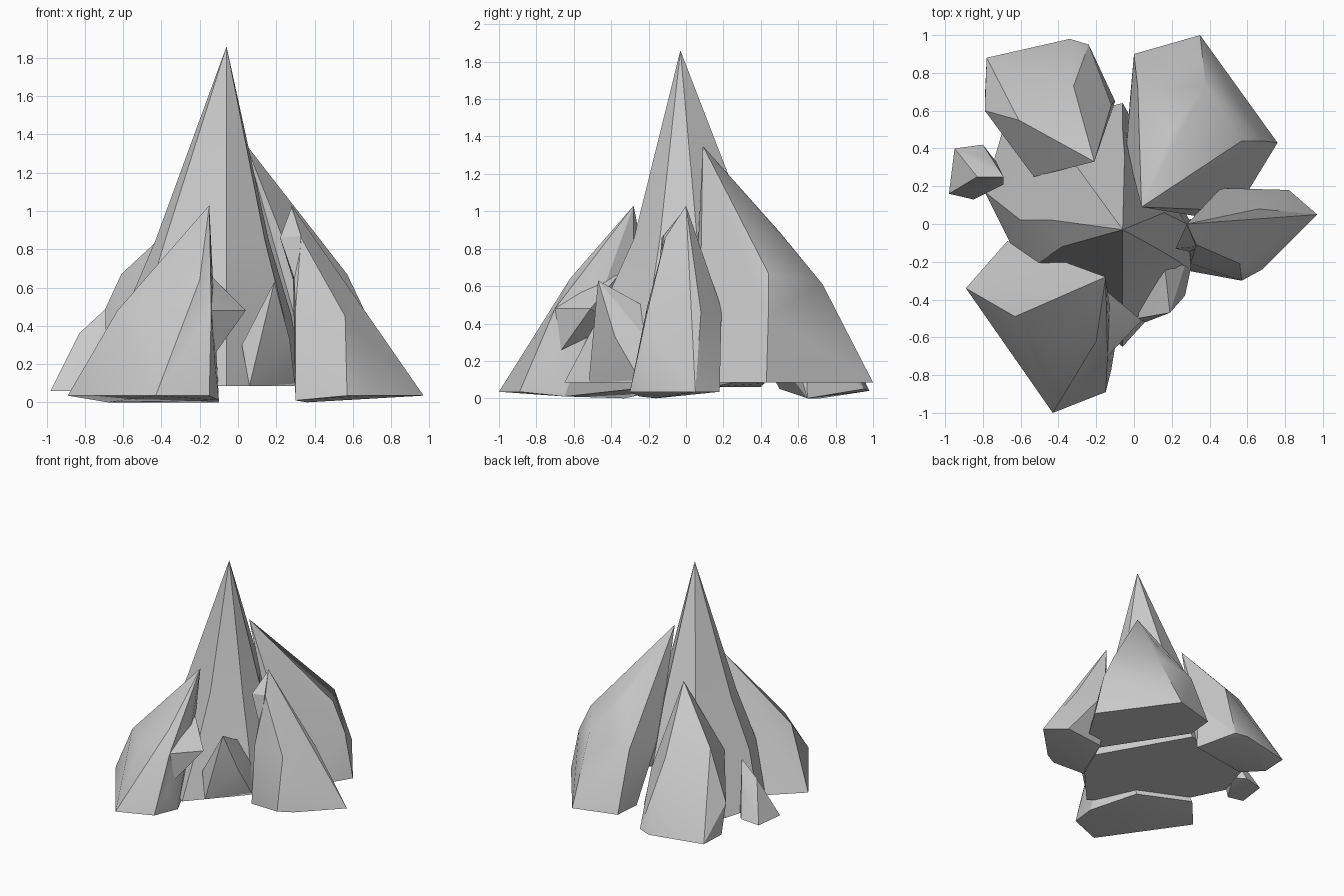
import bpy, bmesh, math


def finish(name, bm):
    bmesh.ops.recalc_face_normals(bm, faces=bm.faces[:])
    mesh = bpy.data.meshes.new(name)
    bm.to_mesh(mesh)
    bm.free()
    obj = bpy.data.objects.new(name, mesh)
    bpy.context.collection.objects.link(obj)
    bpy.ops.object.select_all(action='DESELECT')
    obj.select_set(True)
    bpy.context.view_layer.objects.active = obj
    bpy.ops.object.shade_smooth_by_angle(angle=math.radians(25))
    return obj


def chunk(name, *groups):
    """Faceted rock made of one or more convex hulls."""
    bm = bmesh.new()
    for pts in groups:
        part = bmesh.new()
        for p in pts:
            part.verts.new(p)
        bmesh.ops.convex_hull(part, input=part.verts[:])
        loose = [v for v in part.verts if not v.link_faces]
        bmesh.ops.delete(part, geom=loose, context='VERTS')
        bmesh.ops.dissolve_limit(part, angle_limit=math.radians(4),
                                 verts=part.verts[:], edges=part.edges[:])
        tmp = bpy.data.meshes.new("tmp")
        part.to_mesh(tmp)
        part.free()
        bm.from_mesh(tmp)
        bpy.data.meshes.remove(tmp)
    return finish(name, bm)


def spire(name, rings, apex):
    """Flared rock: rings (z, outline) lofted up to a point."""
    bm = bmesh.new()
    loops = [[bm.verts.new((x, y, z)) for x, y in outline] for z, outline in rings]
    tip = bm.verts.new(apex)
    n = len(loops[0])
    bm.faces.new(loops[0])
    for a, b in zip(loops, loops[1:]):
        for i in range(n):
            j = (i + 1) % n
            bm.faces.new((a[i], a[j], b[j], b[i]))
    for i in range(n):
        bm.faces.new((loops[-1][i], loops[-1][(i + 1) % n], tip))
    return finish(name, bm)


# Tall central spire, flaring toward the base
spire("central_spire", [
    (0.085, [(-.06, -.65), (.30, -.25), (.34, -.06), (-.06, .64),
             (-.70, .48), (-.79, .17), (-.58, -.25)]),
    (0.45, [(-.06, -.46), (.24, -.20), (.28, .0), (-.06, .50),
            (-.52, .40), (-.60, .02), (-.50, -.20)]),
    (0.85, [(-.06, -.28), (.14, -.14), (.16, .06), (-.05, .36),
            (-.30, .30), (-.43, .02), (-.38, -.12)]),
], (-.06, -.03, 1.86))

# Large rock leaning in from the back right
chunk("back_right_rock", [
    (.04, .09, 1.35), (.20, .50, .89), (.38, .73, .61), (.57, .44, .67),
    (.68, .44, .44), (.02, .72, .55), (-.04, .40, .60),
    (0, .90, .085), (.35, 1.0, .085), (.76, .43, .085), (.54, .07, .085),
    (.40, .03, .085), (-.02, .68, .085)])

# Rock at the back left
chunk("back_left_rock", [
    (-.21, .33, 1.04), (-.61, .55, .67), (-.53, .25, .52), (-.32, .73, .58),
    (-.79, .60, .28), (-.79, .66, .04), (-.78, .88, .04), (-.34, .98, .04),
    (-.24, .95, .05), (-.10, .65, 0), (-.68, .72, 0), (-.12, .63, .40),
    (-.66, .50, .05)])

# Rock at the front left with a jutting ledge
chunk("front_left_rock", [
    (-.15, -.28, 1.03), (-.20, -.30, .89), (-.20, -.62, .64), (-.44, -.67, .46),
    (-.63, -.49, .48), (-.14, -.70, .48), (-.12, -.77, .20), (-.67, -.09, .05),
    (-.89, -.34, .035), (-.43, -1.0, .035), (-.15, -.89, .035), (-.68, -.33, 0),
    (-.10, -.65, .01), (-.26, -.28, .05)],
    [(-.20, -.58, .60), (-.14, -.36, .66), (.04, -.51, .48), (-.13, -.68, .24),
     (-.14, -.70, .48), (-.18, -.35, .35)])

# Pointed rock on the right
chunk("right_rock", [
    (.28, 0, 1.03), (.33, -.11, .86), (.30, -.21, .48), (.56, -.21, .45),
    (.30, -.25, .01), (.36, -.16, 0), (.57, -.30, .035), (.68, -.24, .035),
    (.97, .05, .035), (.82, .18, .035), (.46, .19, .48), (.32, .03, .50),
    (.46, .14, .035), (.66, .08, .46)],
    [(.28, 0, 1.02), (.22, -.13, .86), (.33, -.12, .87), (.30, .03, .60),
     (.31, -.15, .60)])

# Short shard in front of the spire
chunk("front_shard", [
    (.19, -.47, .63), (.27, -.38, .33), (.02, -.50, .30), (.06, -.52, .085),
    (.30, -.24, .085), (.27, -.22, .33), (.16, -.20, .48), (.05, -.30, .20)])

# Small rounded stone on the left
chunk("left_stone", [
    (-.69, .25, .49), (-.69, .21, .32), (-.83, .25, .36), (-.76, .34, .28),
    (-.98, .16, .06), (-.95, .40, .06), (-.80, .42, .08), (-.73, .33, .10),
    (-.85, .13, .06)])
